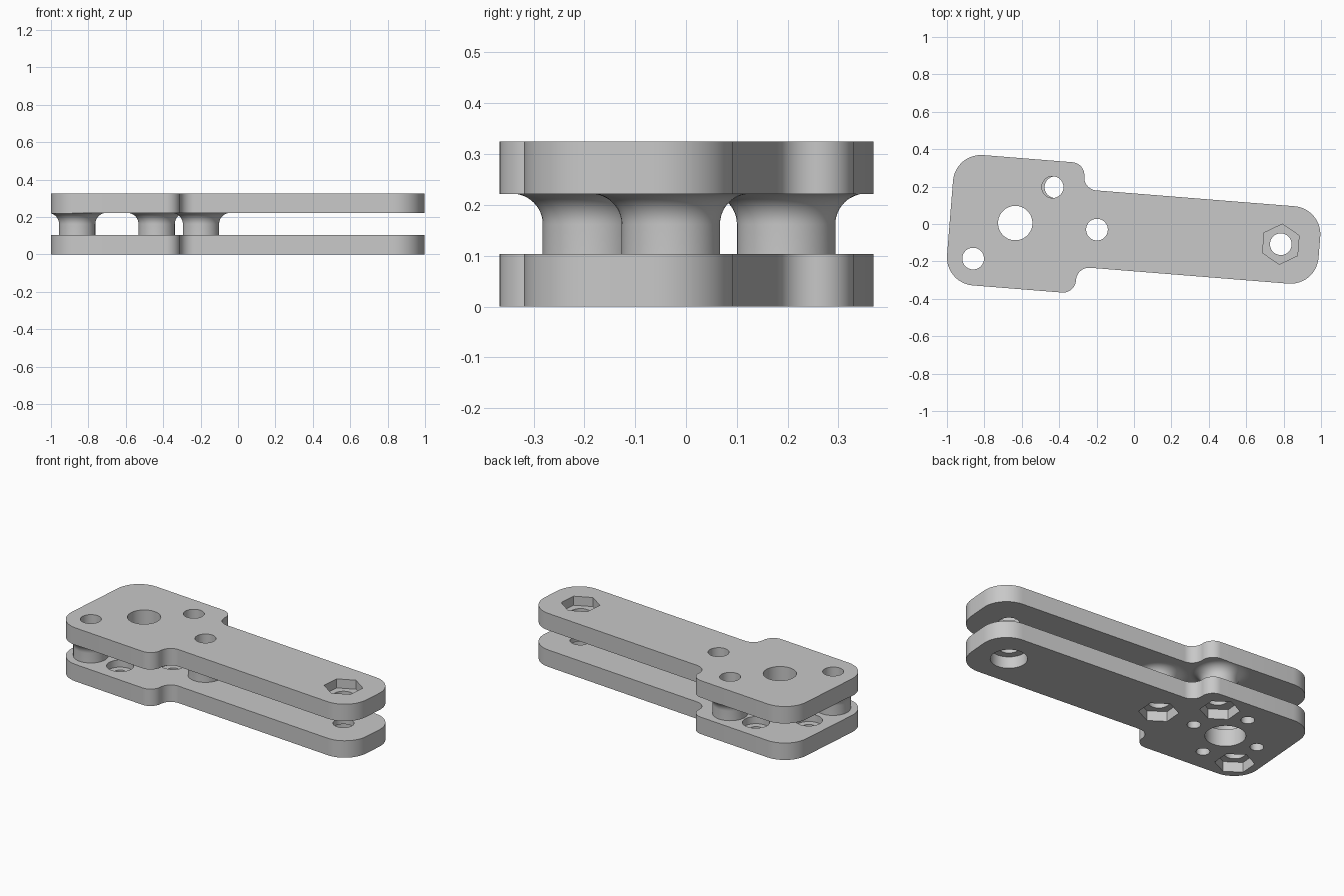
import bpy, bmesh, math
from mathutils import Vector

cube = bpy.data.objects.get("Cube")
if cube:
    bpy.data.objects.remove(cube, do_unlink=True)

TILT = math.atan2(-0.0797, 0.9968)
U = Vector((math.cos(TILT), math.sin(TILT)))
V = Vector((-U.y, U.x))
LOWER_TOP, UPPER_BASE, TOP = 0.103, 0.222, 0.325
BOLT, NUT = 0.058, 0.108
HUB, TIP = Vector((-0.635, 0.005)), Vector((0.785, -0.108))
POSTS = [Vector((-0.86, -0.185)), Vector((-0.435, 0.197)), Vector((-0.198, -0.03))]

grey = bpy.data.materials.new("plain_grey")
grey.use_nodes = True
grey.diffuse_color = (0.58, 0.58, 0.58, 1)
grey.node_tree.nodes["Principled BSDF"].inputs["Base Color"].default_value = (0.58, 0.58, 0.58, 1)


def finish(name, bm):
    bmesh.ops.recalc_face_normals(bm, faces=bm.faces)
    mesh = bpy.data.meshes.new(name)
    bm.to_mesh(mesh)
    bm.free()
    mesh.materials.append(grey)
    obj = bpy.data.objects.new(name, mesh)
    bpy.context.collection.objects.link(obj)
    return obj


def prism(name, points, z0, z1):
    bm = bmesh.new()
    face = bm.faces.new([bm.verts.new((p.x, p.y, z0)) for p in points])
    top = bmesh.ops.extrude_face_region(bm, geom=[face])["geom"]
    bmesh.ops.translate(bm, vec=(0, 0, z1 - z0),
                        verts=[g for g in top if isinstance(g, bmesh.types.BMVert)])
    return finish(name, bm)


def ring(center, radius, sides):
    turns = [2 * math.pi * i / sides for i in range(sides)]
    return [center + radius * (V * math.cos(t) - U * math.sin(t)) for t in turns]


def combine(obj, tool, operation):
    mod = obj.modifiers.new("boolean", 'BOOLEAN')
    mod.operation, mod.solver, mod.object = operation, 'EXACT', tool
    bpy.context.view_layer.objects.active = obj
    bpy.ops.object.modifier_apply(modifier=mod.name)
    bpy.data.objects.remove(tool, do_unlink=True)


def drill(obj, center, radius, z0, z1, sides=48):
    combine(obj, prism("cutter", ring(center, radius, sides), z0, z1), 'DIFFERENCE')


def smooth(obj):
    bpy.ops.object.select_all(action='DESELECT')
    obj.select_set(True)
    bpy.context.view_layer.objects.active = obj
    bpy.ops.object.shade_smooth_by_angle(angle=math.radians(30))


def rounded_outline(corners, steps=12):
    pts = []
    for i, (a, b, r) in enumerate(corners):
        p = Vector((a, b))
        d1 = (Vector(corners[i - 1][:2]) - p).normalized()
        d2 = (Vector(corners[(i + 1) % len(corners)][:2]) - p).normalized()
        c = p + (d1 + d2) * r
        for k in range(steps + 1):
            t = math.pi / 2 * k / steps
            q = c - d2 * r * math.cos(t) - d1 * r * math.sin(t)
            pts.append(U * q.x + V * q.y)
    return pts


# Plate outline: wide head, stepped down to a long arm (local corners and radii)
OUTLINE = rounded_outline([
    (-0.983, -0.396, 0.15), (-0.285, -0.396, 0.07), (-0.285, -0.252, 0.07),
    (0.998, -0.252, 0.15), (0.998, 0.163, 0.15), (-0.285, 0.163, 0.069),
    (-0.285, 0.303, 0.069), (-0.983, 0.303, 0.15)])

# Lower plate with nut pockets below and four counterbored screw holes
lower = prism("lower_plate", OUTLINE, 0, LOWER_TOP)
drill(lower, HUB, 0.11, -0.1, 0.2)
for post in POSTS:
    shift = Vector((0.015, 0)) if post is POSTS[1] else Vector((0, 0))
    drill(lower, post, NUT, -0.1, 0.06, 6)
    drill(lower, post + shift, BOLT, -0.1, 0.2)
for d in (U, -U, V, -V):
    drill(lower, HUB + d * 0.207, 0.075, 0.06, 0.2)
    drill(lower, HUB + d * 0.207, 0.037, -0.1, 0.2, 32)
drill(lower, TIP, 0.1, -0.1, 0.07)
drill(lower, TIP, BOLT, -0.1, 0.2)
smooth(lower)

# Upper plate with a nut pocket on the arm end
upper = prism("upper_plate", OUTLINE, UPPER_BASE, TOP)
drill(upper, HUB, 0.092, 0.1, 0.5)
for p in POSTS + [TIP]:
    drill(upper, p, BOLT, 0.1, 0.5)
drill(upper, TIP, NUT, TOP - 0.055, 0.5, 6)
smooth(upper)

# Hollow spacer posts, flared where they meet the upper plate
SHAFT, FLARE = 0.097, 0.06
profile = [(BOLT, UPPER_BASE), (BOLT, LOWER_TOP), (SHAFT, LOWER_TOP)]
for k in range(13):
    t = math.pi / 2 * k / 12
    profile.append((SHAFT + FLARE * (1 - math.cos(t)),
                    UPPER_BASE - FLARE * (1 - math.sin(t))))
for label, post in zip(("corner", "rear", "middle"), POSTS):
    bm = bmesh.new()
    loops = [[bm.verts.new((q.x, q.y, z)) for q in ring(post, r, 48)] for r, z in profile]
    for i, lo in enumerate(loops):
        hi = loops[(i + 1) % len(loops)]
        for j in range(48):
            n = (j + 1) % 48
            bm.faces.new((lo[j], lo[n], hi[n], hi[j]))
    spacer = finish(label + "_spacer", bm)
    # Trim the flare to the plate edge
    combine(spacer, prism("trim", OUTLINE, 0.05, 0.3), 'INTERSECT')
    smooth(spacer)
